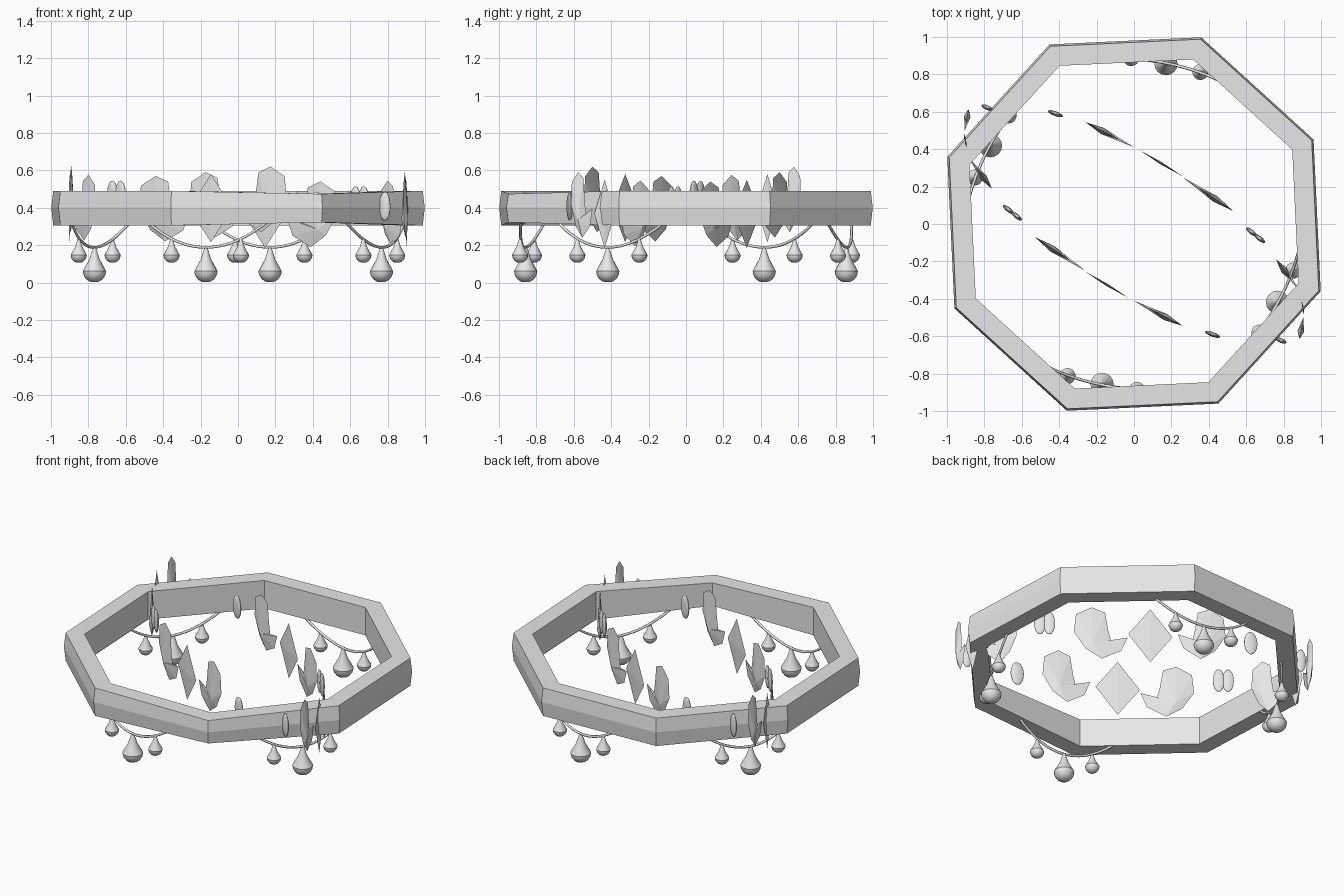
import bpy, bmesh
from math import sin, cos, pi, radians, atan2, hypot
from mathutils import Matrix, Vector

cube = bpy.data.objects.get("Cube")
if cube:
    bpy.data.objects.remove(cube, do_unlink=True)

grey = bpy.data.materials.new("pale_grey")
grey.use_nodes = True
grey.diffuse_color = (0.8, 0.8, 0.8, 1)
grey.node_tree.nodes["Principled BSDF"].inputs["Base Color"].default_value = (0.8, 0.8, 0.8, 1)


def add(name, data):
    obj = bpy.data.objects.new(name, data)
    bpy.context.scene.collection.objects.link(obj)
    data.materials.append(grey)
    return obj


def finish(name, bm, smooth=None):
    bmesh.ops.recalc_face_normals(bm, faces=bm.faces[:])
    mesh = bpy.data.meshes.new(name)
    bm.to_mesh(mesh)
    bm.free()
    if smooth:
        for poly in mesh.polygons:
            poly.use_smooth = True
        mesh.set_sharp_from_angle(angle=radians(smooth))
    return add(name, mesh)


def bridge(bm, a, b):
    for i in range(len(a)):
        j = (i + 1) % len(a)
        bm.faces.new((a[i], a[j], b[j], b[i]))


# Octagonal frame: five-sided section with a ridged outer wall
MID = 0.4
section = [(1.05, 0.49), (1.061, MID), (1.05, 0.305), (0.935, 0.305), (0.935, 0.49)]
bm = bmesh.new()
loops = []
for k in range(8):
    a = radians(25.2 + 45 * k)
    squash = 0.82 if k == 6 else 1
    loops.append([bm.verts.new((r * cos(a), r * sin(a), MID + (z - MID) * squash))
                  for r, z in section])
for k in range(8):
    bridge(bm, loops[k], loops[(k + 1) % 8])
finish("octagon_frame", bm)


# Teardrop pendant: half ball below, tapering cone above
def teardrop(name, x, y, z, radius):
    profile = [(sin(t * pi / 12), 1 - cos(t * pi / 12)) for t in range(1, 7)]
    profile += [(0.45, 2.0), (0.13, 3.0)]
    bm = bmesh.new()
    rings = [[bm.verts.new((x + radius * r * cos(i * pi / 8), y + radius * r * sin(i * pi / 8),
                            z + radius * h)) for i in range(16)] for r, h in profile]
    for low, high in zip(rings, rings[1:]):
        bridge(bm, low, high)
    bm.faces.new(rings[0])
    bm.faces.new(rings[-1])
    finish(name, bm, 35)


# Hanging cords, each with one large and two small pendants
SAG = 0.188
for n, centre in enumerate((78.7, 151.4, 258.7, 331.4), 1):
    curve = bpy.data.curves.new(f"cord_{n}", "CURVE")
    curve.dimensions = "3D"
    curve.bevel_depth = 0.008
    curve.bevel_resolution = 1
    curve.use_fill_caps = True
    spline = curve.splines.new("POLY")
    spline.points.add(20)
    for i, point in enumerate(spline.points):
        t = (i - 10) / 10
        a = radians(centre + 22 * t)
        r = 0.877 + 0.02 * t * t
        point.co = (r * cos(a), r * sin(a), SAG + 0.145 * t * t, 1)
    add(f"cord_{n}", curve)
    for label, turn, r, z, size in (("large", 0, 0.874, 0, 0.062),
                                    ("small_a", -12.3, 0.887, 0.105, 0.043),
                                    ("small_b", 12.3, 0.887, 0.105, 0.043)):
        a = radians(centre + turn)
        teardrop(f"pendant_{n}_{label}", r * cos(a), r * sin(a), z, size)


# Flat ornaments: an outline with a raised hub on both sides, in a unit box
def plate(name, outline, hub, matrix):
    bm = bmesh.new()
    rim = [bm.verts.new((s, 0, t)) for s, t in outline]
    for side in (-0.5, 0.5):
        top = bm.verts.new((hub[0], side, hub[1]))
        for i in range(len(rim)):
            bm.faces.new((rim[i], rim[(i + 1) % len(rim)], top))
    bmesh.ops.transform(bm, matrix=matrix, verts=bm.verts[:])
    finish(name, bm)


def bead(name, shift, width, matrix):
    bm = bmesh.new()
    bmesh.ops.create_uvsphere(bm, u_segments=14, v_segments=8, radius=0.5,
                              matrix=Matrix.Translation((shift, 0, 0)) @ Matrix.Diagonal((width, 1, 1, 1)))
    bmesh.ops.transform(bm, matrix=matrix, verts=bm.verts[:])
    finish(name, bm, 40)


diamond = [(-0.5, 0), (0, 0.5), (0.5, 0), (0, -0.5)]
crescent = [(-0.17, 0.5), (0.08, 0.41), (0.14, 0.06), (0.19, -0.13), (0.5, -0.06),
            (0.38, -0.33), (0.02, -0.5), (-0.28, -0.32), (-0.5, 0), (-0.46, 0.35)]

# kind, start, end, top; crescents start at their tall end
strand = [("oval", (-0.46, 0.605), (-0.38, 0.575), 0.485),
          ("crescent", (-0.26, 0.545), (0, 0.41), 0.59),
          ("diamond", (0.03, 0.395), (0.26, 0.255), 0.55),
          ("crescent", (0.53, 0.07), (0.26, 0.25), 0.54),
          ("twin", (0.6, -0.02), (0.7, -0.1), 0.515),
          ("crescent", (0.76, -0.19), (0.88, -0.35), 0.545),
          ("diamond", (0.89, -0.38), (0.91, -0.49), 0.55),
          ("crescent", (0.885, -0.615), (0.905, -0.5), 0.59),
          ("oval", (0.755, -0.61), (0.815, -0.635), 0.485)]
heights = {"oval": 0.155, "twin": 0.155, "diamond": 0.365, "crescent": 0.35}
depths = {"oval": 0.025, "twin": 0.025, "diamond": 0.014, "crescent": 0.036}

for side, half_turn, lift in (("back", 0, 0), ("front", pi, 0.03)):
    for n, (kind, start, end, top) in enumerate(strand, 1):
        p, q = Vector(start), Vector(end)
        mid, d = (p + q) / 2, q - p
        tall = heights[kind]
        raise_by = 0 if kind == "oval" else lift
        matrix = (Matrix.Rotation(half_turn, 4, "Z")
                  @ Matrix.Translation((mid.x, mid.y, top + raise_by - tall / 2))
                  @ Matrix.Rotation(atan2(d.y, d.x), 4, "Z")
                  @ Matrix.Diagonal((hypot(d.x, d.y), depths[kind], tall, 1)))
        name = f"{side}_{kind}_{n}"
        if kind == "diamond":
            plate(name, diamond, (0, 0), matrix)
        elif kind == "crescent":
            plate(name, crescent, (-0.15, -0.23), matrix)
        elif kind == "twin":
            bead(name + "_a", -0.22, 0.56, matrix)
            bead(name + "_b", 0.22, 0.56, matrix)
        else:
            bead(name, 0, 1, matrix)
